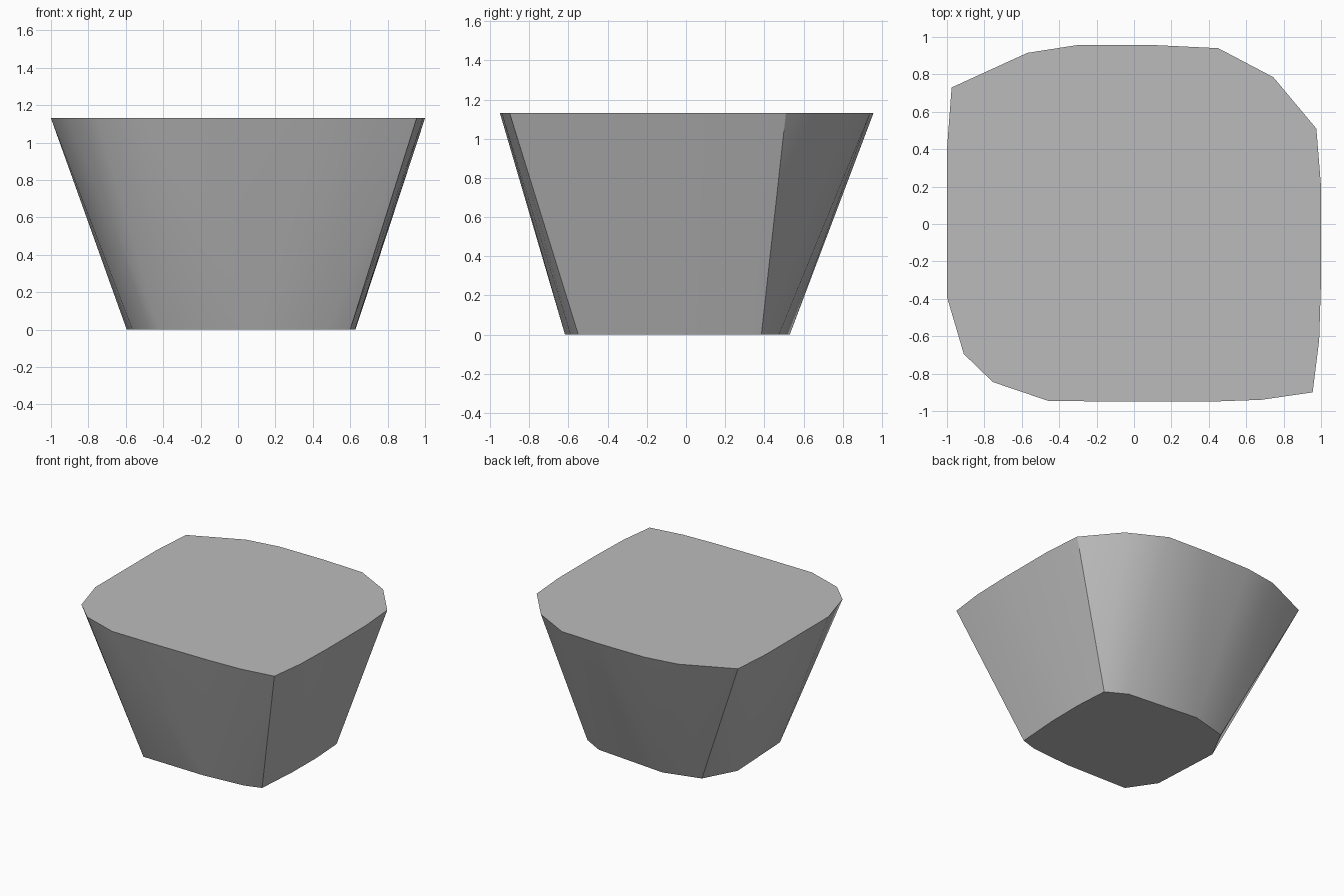
import bpy
import bmesh
import math

default = bpy.data.objects.get("Cube")
if default:
    bpy.data.objects.remove(default, do_unlink=True)

HEIGHT = 1.13

# Outlines of the flat top and base, counter-clockwise from the front corner
rim = [(.955, -.9), (.99, -.62), (1, -.3), (1, .2), (.975, .51), (.745, .785),
       (.45, .94), (.1, .957), (-.3, .957), (-.57, .915), (-.975, .73),
       (-1, .4), (-1, -.39), (-.91, -.695), (-.755, -.845), (-.46, -.945),
       (-.1, -.95), (.4, -.95), (.68, -.94)]
base = [(.6, -.55), (.625, -.2), (.628, .1), (.61, .385), (.445, .475),
        (-.16, .53), (-.457, .45), (-.595, .19), (-.565, -.39),
        (-.42, -.605), (.125, -.618), (.47, -.59)]

# Single matte colour
grey = bpy.data.materials.new("stone grey")
grey.use_nodes = True
colour = (0.5, 0.5, 0.5, 1)
grey.diffuse_color = colour
grey.node_tree.nodes["Principled BSDF"].inputs["Base Color"].default_value = colour

# Tapered block: skin stretched between the two outlines
bm = bmesh.new()
for outline, z in ((base, 0), (rim, HEIGHT)):
    for x, y in outline:
        bm.verts.new((x, y, z))
bmesh.ops.convex_hull(bm, input=bm.verts[:])
bmesh.ops.dissolve_limit(bm, angle_limit=math.radians(0.2),
                         verts=bm.verts[:], edges=bm.edges[:])
bmesh.ops.recalc_face_normals(bm, faces=bm.faces[:])
mesh = bpy.data.meshes.new("tapered_block")
bm.to_mesh(mesh)
bm.free()

block = bpy.data.objects.new("tapered_block", mesh)
bpy.context.collection.objects.link(block)
mesh.materials.append(grey)

# Soft sides with crisp corners and rims
bpy.ops.object.select_all(action="DESELECT")
block.select_set(True)
bpy.context.view_layer.objects.active = block
bpy.ops.object.shade_smooth_by_angle(angle=math.radians(30))
